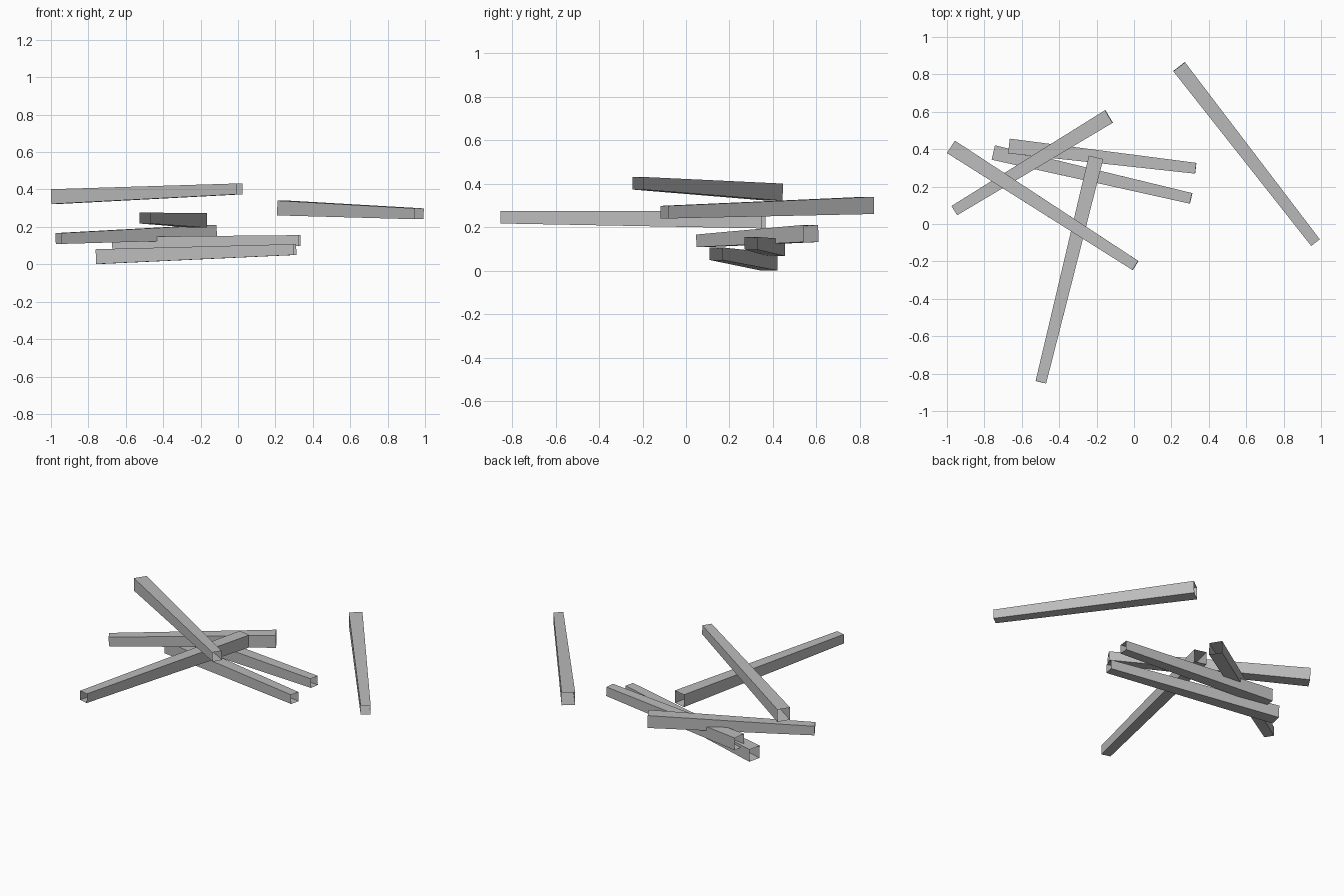
import bpy
import bmesh
from math import radians, sqrt
from mathutils import Matrix, Vector

default_cube = bpy.data.objects.get("Cube")
if default_cube:
    bpy.data.objects.remove(default_cube, do_unlink=True)

grey = bpy.data.materials.new("plain grey")
grey.use_nodes = True
grey.diffuse_color = (0.5, 0.5, 0.5, 1)
grey.node_tree.nodes["Principled BSDF"].inputs["Base Color"].default_value = grey.diffuse_color

THICK, THIN = 0.079, 0.058


def beam(name, thick_end, thin_end):
    """Open-ended square tube tapering between two end centres."""
    a, b = Vector(thick_end), Vector(thin_end)
    axis = b - a
    bm = bmesh.new()
    bmesh.ops.create_cone(bm, cap_ends=False, segments=4,
                          radius1=THICK / sqrt(2), radius2=THIN / sqrt(2),
                          depth=axis.length)
    # Turn the flats level, then aim the tube along its axis
    aim = axis.to_track_quat('Z', 'Y').to_matrix().to_4x4()
    bm.transform(aim @ Matrix.Rotation(radians(45), 4, 'Z'))
    mesh = bpy.data.meshes.new(name)
    bm.to_mesh(mesh)
    bm.free()
    mesh.materials.append(grey)
    obj = bpy.data.objects.new(name, mesh)
    obj.location = (a + b) / 2
    bpy.context.collection.objects.link(obj)


# Loose pile, from the ground up
beam("bottom_beam", (-0.751, 0.382, 0.041), (0.305, 0.137, 0.079))
beam("second_beam", (-0.668, 0.417, 0.107), (0.330, 0.298, 0.127))
beam("left_cross_beam", (-0.134, 0.575, 0.172), (-0.960, 0.072, 0.138))
beam("long_front_beam", (-0.203, 0.356, 0.235), (-0.498, -0.846, 0.247))
beam("top_beam", (-0.978, 0.412, 0.362), (0.008, -0.222, 0.403))

# Separate beam at the side
beam("side_beam", (0.241, 0.841, 0.301), (0.970, -0.099, 0.270))
